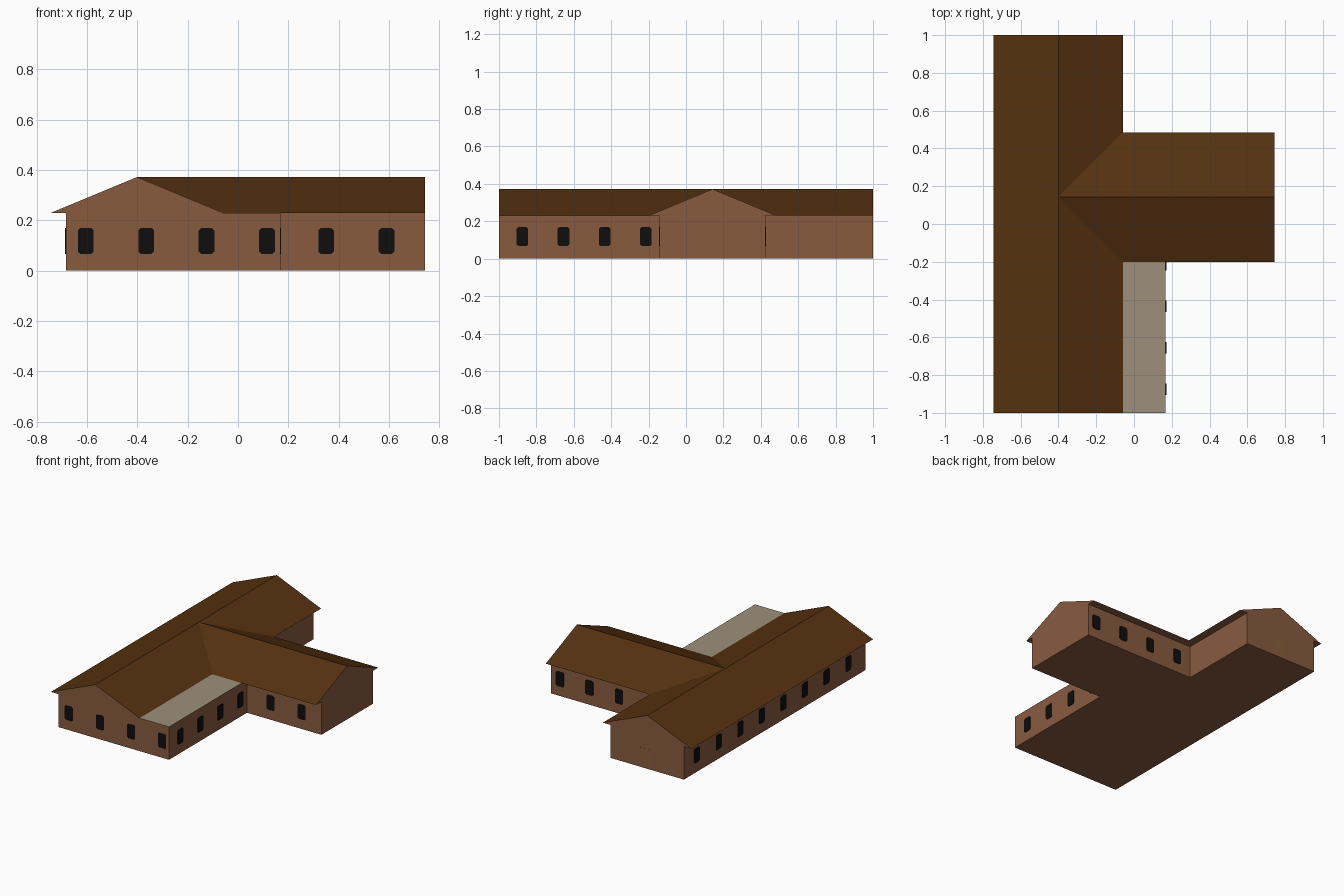
import bpy, bmesh
from mathutils import Vector

if "Cube" in bpy.data.objects:
    bpy.data.objects.remove(bpy.data.objects["Cube"])

def srgb(r, g, b):
    return [((c / 255 + 0.055) / 1.055) ** 2.4 if c > 10 else c / 255 / 12.92 for c in (r, g, b)] + [1]

def material(name, *rgb):
    m = bpy.data.materials.new(name)
    m.diffuse_color = srgb(*rgb)
    m.use_nodes = True
    m.node_tree.nodes["Principled BSDF"].inputs["Base Color"].default_value = m.diffuse_color
    return m

WALL = material("brick brown", 137, 91, 63)
ROOF = material("dark roof brown", 86, 49, 15)
FLAT = material("grey beige", 157, 144, 124)
GLASS = material("window black", 14, 14, 14)
DOOR = material("door brown", 140, 94, 58)

def make(name, polys, *mats):
    """polys: list of (points, material index)"""
    bm = bmesh.new()
    for pts, mi in polys:
        f = bm.faces.new([bm.verts.new(p) for p in pts])
        f.material_index = mi
    bmesh.ops.remove_doubles(bm, verts=bm.verts, dist=1e-5)
    me = bpy.data.meshes.new(name)
    bm.to_mesh(me)
    bm.free()
    for m in mats:
        me.materials.append(m)
    ob = bpy.data.objects.new(name, me)
    bpy.context.collection.objects.link(ob)
    return ob

EAVE, RIDGE = 0.23, 0.372
HALF, OVER = 0.342, 0.059            # roof half width, eave overhang
MX, WY, END = -0.401, 0.142, 0.743   # main ridge x, wing ridge y, wing end x
L, R = MX - HALF, MX + HALF          # main eaves
S, N = WY - HALF, WY + HALF          # wing eaves
WL, WR = L + OVER, R - OVER          # main walls
WS, WN = S + OVER, N - OVER          # wing walls
AX = 0.168                           # annex outer wall

# Walls and floor, one footprint
plan = [(WL, -1), (AX, -1), (AX, WS), (END, WS), (END, WN), (WR, WN), (WR, 1), (WL, 1)]
walls = [([(x, y, 0) for x, y in reversed(plan)], 0)]
for a, b in zip(plan, plan[1:] + plan[:1]):
    walls.append(([(*a, 0), (*b, 0), (*b, EAVE), (*a, EAVE)], 0))
make("walls", walls, WALL)

# Flat annex roof
make("flat_roof", [([(R, -1, EAVE), (AX, -1, EAVE), (AX, WS, EAVE), (R, WS, EAVE)], 0)], FLAT)

# Gabled T-shaped roof: slopes meet in valleys at the apex
e = lambda x, y: (x, y, EAVE)
r = lambda x, y: (x, y, RIDGE)
apex = r(MX, WY)
make("gable_roof", [
    ([e(L, 1), e(L, -1), r(MX, -1), apex, r(MX, 1)], 0),
    ([r(MX, -1), e(R, -1), e(R, S), apex], 0),
    ([apex, e(R, N), e(R, 1), r(MX, 1)], 0),
    ([apex, e(R, S), e(END, S), r(END, WY)], 0),
    ([r(END, WY), e(END, N), e(R, N), apex], 0),
    # gable ends
    ([e(L, -1), e(R, -1), r(MX, -1)], 1),
    ([e(R, 1), e(L, 1), r(MX, 1)], 1),
    ([e(END, S), e(END, N), r(END, WY)], 1),
    # soffits under the eaves
    ([e(L, -1), e(L, 1), e(WL, 1), e(WL, -1)], 1),
    ([e(WR, 1), e(R, 1), e(R, N), e(WR, WN)], 1),
    ([e(WR, WN), e(R, N), e(END, N), e(END, WN)], 1),
    ([e(AX, S), e(AX, WS), e(END, WS), e(END, S)], 1),
], ROOF, WALL)

def plate(name, pos, normal, outline, mat, depth=0.003):
    """Thin plate on a wall; outline is (across, z) going round"""
    n = Vector(normal)
    across = Vector((0, 0, 1)).cross(n)
    base = [Vector(pos) + across * u + Vector((0, 0, v)) for u, v in outline]
    top = [p + n * depth for p in base]
    polys = [(top, 0)]
    for i in range(len(base)):
        j = (i + 1) % len(base)
        polys.append(([base[i], base[j], top[j], top[i]], 0))
    make(name, polys, mat)

# Windows with clipped corners
w, z0, z1, c = 0.031, 0.067, 0.169, 0.009
PANE = [(-w + c, z0), (w - c, z0), (w, z0 + c), (w, z1 - c),
        (w - c, z1), (-w + c, z1), (-w, z1 - c), (-w, z0 + c)]
rows = [
    ("front_window", [(-0.605 + 0.24 * i, -0.998, 0) for i in range(4)], (0, -1, 0)),
    ("wing_front_window", [(x, WS, 0) for x in (0.35, 0.59)], (0, -1, 0)),
    ("wing_back_window", [(0.675 - 0.228 * i, WN, 0) for i in range(4)], (0, 1, 0)),
    ("annex_window", [(AX, -0.875 + 0.22 * i, 0) for i in range(4)], (1, 0, 0)),
    ("left_window", [(WL, 0.856 - 0.238 * i, 0) for i in range(8)], (-1, 0, 0)),
]
for name, spots, normal in rows:
    for p in spots:
        plate(name, p, normal, PANE, GLASS)

# Back door
d = 0.039
plate("back_door", (-0.388, 0.999, 0), (0, 1, 0), [(-d, 0), (d, 0), (d, 0.137), (-d, 0.137)], DOOR, 0.002)
